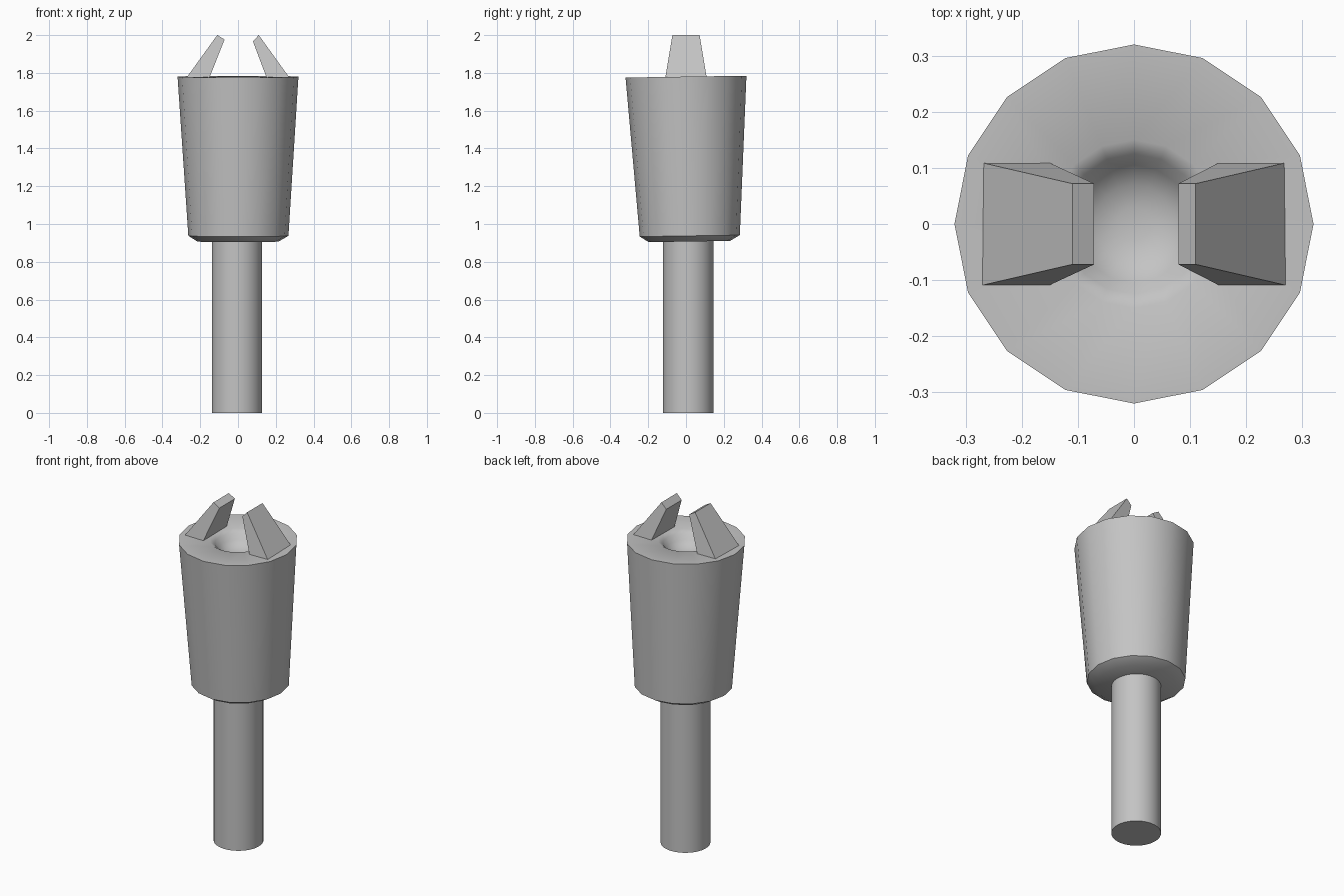
import bpy
import bmesh
import math

cube = bpy.data.objects.get("Cube")
if cube:
    bpy.data.objects.remove(cube, do_unlink=True)

grey = bpy.data.materials.new("plain_grey")
grey.use_nodes = True
colour = (0.55, 0.55, 0.55, 1)
grey.diffuse_color = colour
grey.node_tree.nodes["Principled BSDF"].inputs["Base Color"].default_value = colour


def finish(name, bm, smooth=None):
    """Turn a bmesh into a named object, smooth below the given angle."""
    bmesh.ops.recalc_face_normals(bm, faces=bm.faces)
    mesh = bpy.data.meshes.new(name)
    bm.to_mesh(mesh)
    bm.free()
    mesh.materials.append(grey)
    obj = bpy.data.objects.new(name, mesh)
    bpy.context.collection.objects.link(obj)
    if smooth:
        bpy.ops.object.select_all(action='DESELECT')
        obj.select_set(True)
        bpy.context.view_layer.objects.active = obj
        bpy.ops.object.shade_smooth_by_angle(angle=math.radians(smooth))
    return obj


def loft(name, rings, sides, smooth, tilt=0.0):
    """Join rings of (radius, z, centre x, centre y) and cap both ends."""
    bm = bmesh.new()
    loops = []
    for r, z, cx, cy in rings:
        loop = []
        for i in range(sides):
            a = math.tau * i / sides
            y = cy + r * math.sin(a)
            loop.append(bm.verts.new((cx + r * math.cos(a), y, z + tilt * y)))
        loops.append(loop)
    for low, high in zip(loops, loops[1:]):
        for i in range(sides):
            j = (i + 1) % sides
            bm.faces.new((low[i], low[j], high[j], high[i]))
    bm.faces.new(loops[0])
    bm.faces.new(loops[-1])
    return finish(name, bm, smooth)


# Round shaft
loft("shaft", [(0.133, 0, -0.005, 0.012), (0.133, 0.93, -0.005, 0.012)], 48, 40)

# Tapered cup with a bevelled underside and a shallow bowl in its top
loft("cup", [
    (0.215, 0.907, 0, 0.018),
    (0.265, 0.937, 0.002, 0.02),
    (0.32, 1.78, 0, 0),
    (0.15, 1.778, 0, 0),
    (0.125, 1.762, 0, 0),
    (0.105, 1.73, 0, 0),
    (0.07, 1.705, 0, 0),
    (0.03, 1.695, 0, 0),
], 16, 40, tilt=0.015)


# Two leaning prongs, tapered toward their tips
def prong(name, side, tip_inner, tip_low):
    bm = bmesh.new()
    profile = [(0.283, 1.76, 0.112), (0.157, 1.76, 0.112),
               (tip_inner, tip_low, 0.072), (0.11, 2.0, 0.072)]
    ends = [[bm.verts.new((side * x, s * half, z)) for x, z, half in profile]
            for s in (-1, 1)]
    for end in ends:
        bm.faces.new(end)
    for i in range(4):
        j = (i + 1) % 4
        bm.faces.new((ends[0][i], ends[0][j], ends[1][j], ends[1][i]))
    finish(name, bm)


prong("left_prong", 1, 0.079, 1.967)
prong("right_prong", -1, 0.071, 1.977)
